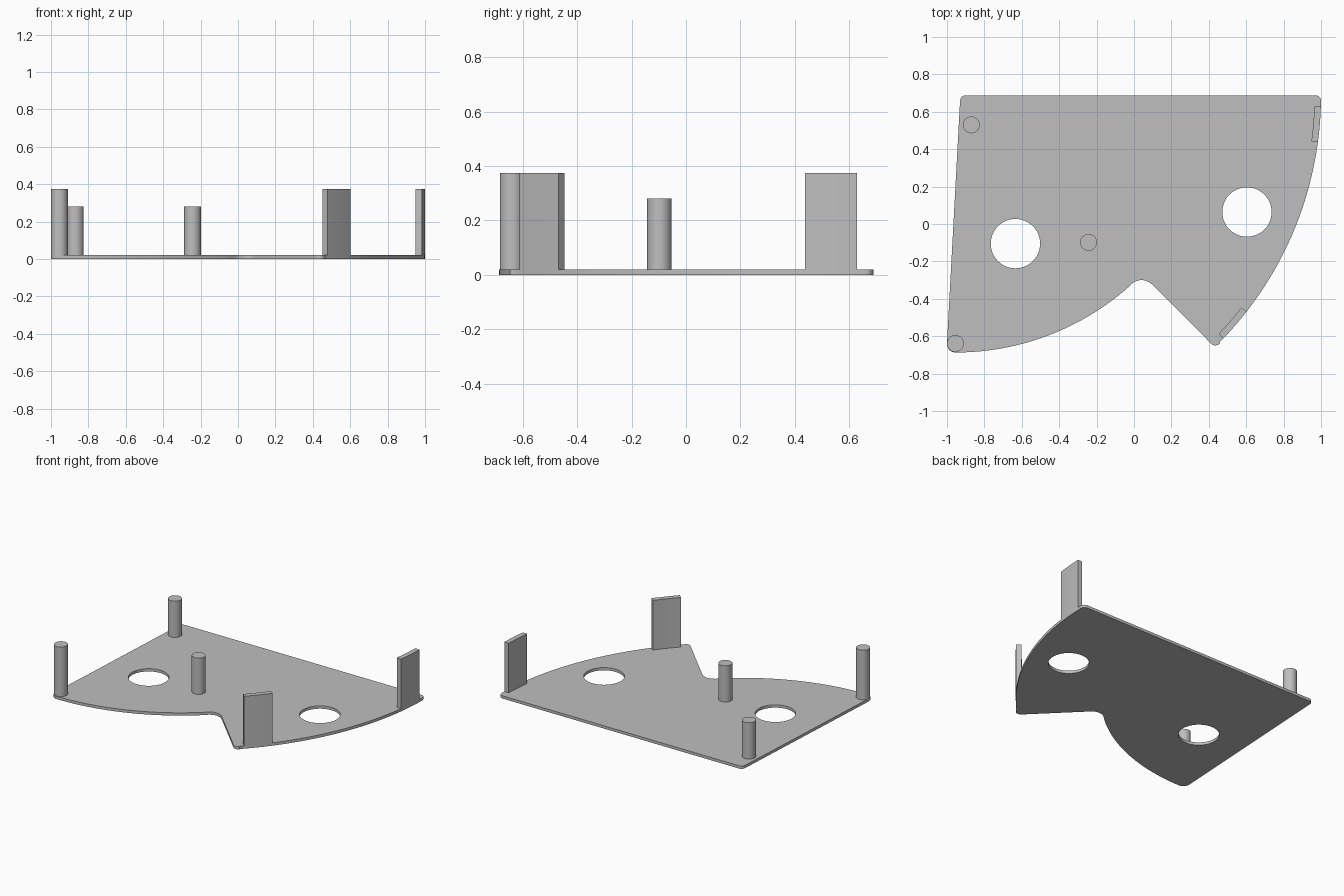
import bpy, bmesh
from math import sin, cos, radians

if "Cube" in bpy.data.objects:
    bpy.data.objects.remove(bpy.data.objects["Cube"])

grey = bpy.data.materials.new("light_grey")
grey.use_nodes = True
colour = (0.52, 0.52, 0.52, 1)
grey.diffuse_color = colour
grey.node_tree.nodes["Principled BSDF"].inputs["Base Color"].default_value = colour


def arc(cx, cy, r, start, end, n):
    """Points along an arc, angles in degrees."""
    angles = [radians(start + (end - start) * i / n) for i in range(n + 1)]
    return [(cx + r * cos(a), cy + r * sin(a)) for a in angles]


def circle(cx, cy, r, n=48):
    return arc(cx, cy, r, 0, 360, n)[:-1]


def prism(name, loops, z0, z1):
    """Fill an outline, with any holes, and extrude it upwards."""
    bm = bmesh.new()
    edges = []
    for loop in loops:
        vs = [bm.verts.new((x, y, z0)) for x, y in loop]
        edges += [bm.edges.new((vs[i - 1], vs[i])) for i in range(len(vs))]
    bmesh.ops.triangle_fill(bm, edges=edges, use_beauty=True, normal=(0, 0, 1))
    top = bmesh.ops.extrude_face_region(bm, geom=bm.faces[:])["geom"]
    bmesh.ops.translate(bm, vec=(0, 0, z1 - z0),
                        verts=[v for v in top if isinstance(v, bmesh.types.BMVert)])
    bmesh.ops.recalc_face_normals(bm, faces=bm.faces[:])
    mesh = bpy.data.meshes.new(name)
    bm.to_mesh(mesh)
    bm.free()
    mesh.materials.append(grey)
    obj = bpy.data.objects.new(name, mesh)
    bpy.context.collection.objects.link(obj)
    bpy.ops.object.select_all(action='DESELECT')
    obj.select_set(True)
    bpy.context.view_layer.objects.active = obj
    bpy.ops.object.shade_smooth_by_angle(angle=radians(30))
    return obj


THICK, TALL, SHORT = 0.02, 0.375, 0.28
RIM = (-0.885, 0.69)      # centre of the large curved edge
RIM_R = 1.885

# Base plate: rounded corners, two curved edges and a notch
outline = (
    arc(-0.955, -0.642, 0.045, 177, 270, 10)        # front right corner
    + arc(-0.955, 0.713, 1.4, 270.5, 311.4, 32)     # shallow front curve
    + arc(0.04, -0.38, 0.08, 131.4, 45, 12)         # notch
    + arc(0.435, -0.617, 0.032, 225, 314, 10)       # front tip
    + arc(*RIM, RIM_R, -44.5, -1.2, 40)             # large side curve
    + arc(0.97, 0.658, 0.03, 0, 90, 8)              # back left corner
    + arc(-0.9, 0.658, 0.03, 90, 177, 8)            # back right corner
)
holes = [circle(-0.634, -0.105, 0.132), circle(0.604, 0.064, 0.132)]
prism("base_plate", [outline] + holes, 0, THICK)

# Round posts
for name, x, y, top in (("front_post", -0.955, -0.639, TALL),
                        ("back_post", -0.87, 0.53, SHORT),
                        ("middle_post", -0.243, -0.098, SHORT)):
    prism(name, [circle(x, y, 0.045)], THICK, top)

# Upright tabs following the large curve
for name, start, end in (("front_tab", -43.7, -37.9), ("back_tab", -7.7, -1.9)):
    tab = arc(*RIM, RIM_R, start, end, 6) + arc(*RIM, RIM_R - 0.035, end, start, 6)
    prism(name, [tab], THICK, TALL)
